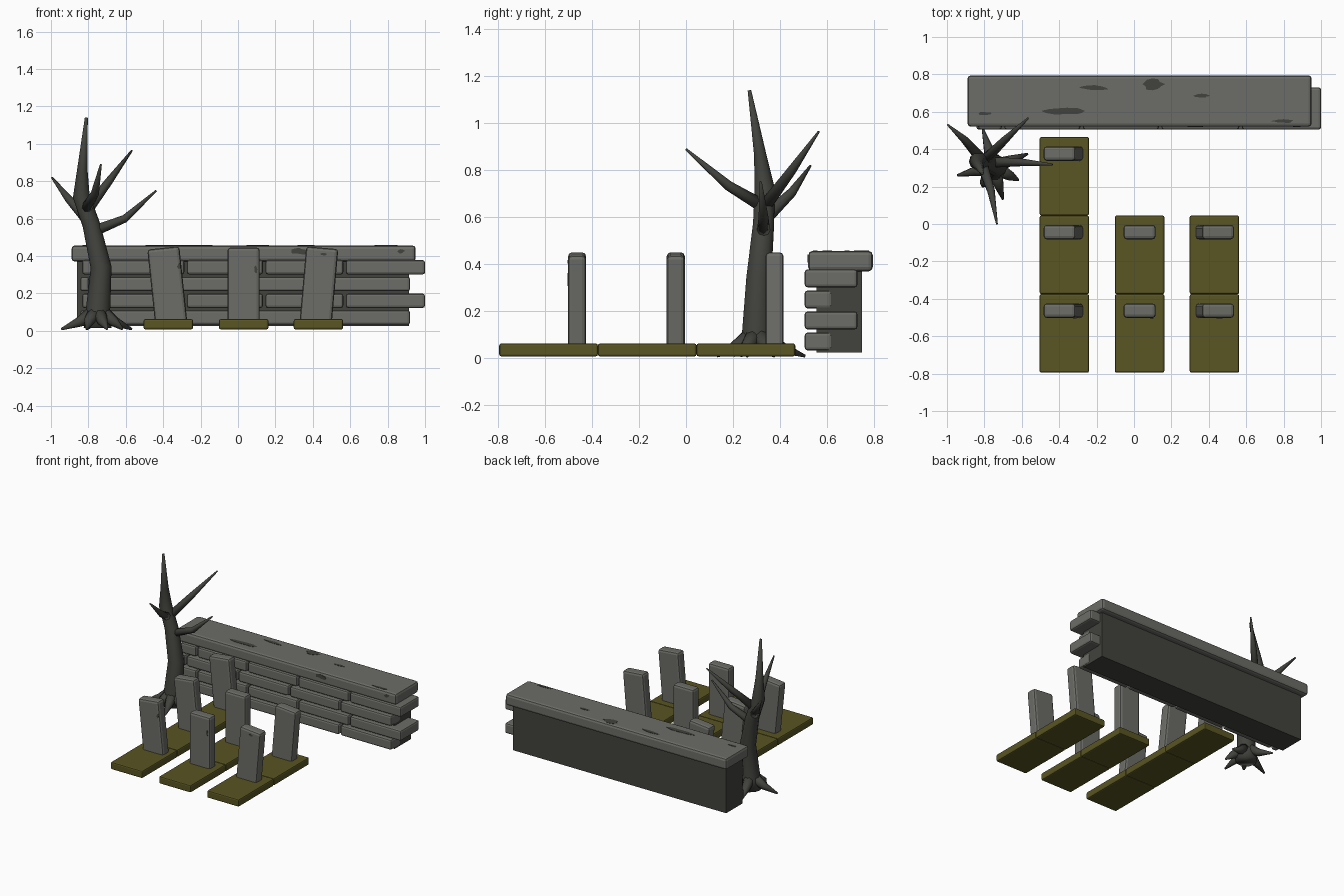
import bpy, bmesh, math, random
from mathutils import Vector, Matrix

if "Cube" in bpy.data.objects:
    bpy.data.objects.remove(bpy.data.objects["Cube"])

random.seed(4)


def material(name, rgb):
    m = bpy.data.materials.new(name)
    m.diffuse_color = (*rgb, 1)
    m.use_nodes = True
    m.node_tree.nodes["Principled BSDF"].inputs["Base Color"].default_value = m.diffuse_color
    return m


STONE = material("grey stone", (0.150, 0.150, 0.135))
DARK = material("dark bark and mortar", (0.054, 0.056, 0.047))
EARTH = material("olive grave earth", (0.100, 0.090, 0.016))


def finish(bm, name, mat, smooth=False):
    bmesh.ops.recalc_face_normals(bm, faces=bm.faces)
    me = bpy.data.meshes.new(name)
    for f in bm.faces:
        f.smooth = smooth
    bm.to_mesh(me)
    bm.free()
    me.materials.append(mat)
    ob = bpy.data.objects.new(name, me)
    bpy.context.collection.objects.link(ob)
    return ob


def block(name, lo, hi, mat, bevel=0.0, tilt=0.0):
    """Bevelled box from corner lo to corner hi, tilted about y at its foot."""
    lo, hi = Vector(lo), Vector(hi)
    size, mid = hi - lo, (lo + hi) / 2
    foot = Vector((mid.x, mid.y, lo.z))
    bm = bmesh.new()
    bmesh.ops.create_cube(bm, size=1)
    bm.transform(Matrix.Translation((0, 0, size.z / 2)) @ Matrix.Diagonal((*size, 1)))
    if bevel:
        bmesh.ops.bevel(bm, geom=bm.edges[:], offset=bevel, segments=2,
                        profile=0.5, affect='EDGES')
    bm.transform(Matrix.Translation(foot) @ Matrix.Rotation(tilt, 4, 'Y'))
    return finish(bm, name, mat)


def tube(name, path, mat, sides=8):
    """Tapered tube through (x, y, z, radius) points."""
    bm = bmesh.new()
    pts = [Vector(p[:3]) for p in path]
    rings = []
    for i, p in enumerate(pts):
        d = (pts[min(i + 1, len(pts) - 1)] - pts[max(i - 1, 0)]).normalized()
        u = d.orthogonal() if abs(d.z) < 0.01 else d.cross(Vector((0, 1, 0)))
        u.normalize()
        v = d.cross(u)
        rings.append([bm.verts.new(p + path[i][3] * (math.cos(a) * u + math.sin(a) * v))
                      for a in (2 * math.pi * k / sides for k in range(sides))])
    for a, b in zip(rings, rings[1:]):
        for k in range(sides):
            j = (k + 1) % sides
            bm.faces.new((a[k], a[j], b[j], b[k]))
    bm.faces.new(rings[0])
    bm.faces.new(rings[-1])
    return finish(bm, name, mat, True)


def patch(name, centre, w, h, upward):
    """Thin ragged worn plate lying on a top (upward) or front face."""
    bm = bmesh.new()
    n = 12
    loop = []
    for k in range(n):
        a, r = 2 * math.pi * k / n, random.uniform(0.6, 1.0)
        p, q = r * w / 2 * math.cos(a), r * h / 2 * math.sin(a)
        loop.append(bm.verts.new((p, q, 0) if upward else (p, 0, q)))
    face = bm.faces.new(loop)
    out = bmesh.ops.extrude_face_region(bm, geom=[face])
    step = Vector((0, 0, 0.002)) if upward else Vector((0, -0.002, 0))
    bmesh.ops.translate(bm, vec=step, verts=[v for v in out['geom']
                                             if isinstance(v, bmesh.types.BMVert)])
    bm.transform(Matrix.Translation(centre))
    return finish(bm, name, DARK)


# Wall: mortar core, staggered brick rows and a coping slab
block("wall_core", (-0.86, 0.555, 0.025), (0.915, 0.75, 0.39), DARK)
block("wall_coping", (-0.89, 0.52, 0.37), (0.95, 0.795, 0.457), STONE, 0.018)
for row in range(4):
    z = 0.033 + 0.0895 * row
    if row % 2:
        cuts, depth = [-0.84, -0.70, -0.28, 0.14, 0.57, 1.0], 0.73
    else:
        cuts, depth = [-0.85, -0.79, -0.36, 0.07, 0.49, 0.92], 0.62
    for a, b in zip(cuts, cuts[1:]):
        block("wall_brick", (a + 0.007, 0.505, z), (b - (0 if b == cuts[-1] else 0.007),
              depth, z + 0.077), STONE, 0.013)

# Graves: earth beds with headstones, the left row one longer
for bed_x, stone_x, tilt, count in ((-0.3725, -0.357, -6, 3), (0.03, 0.03, 0, 2),
                                    (0.43, 0.415, 5, 2)):
    for i in range(count):
        y = -0.795 + 0.42 * i
        block("grave_bed", (bed_x - 0.132, y, 0.008), (bed_x + 0.132, y + 0.42, 0.063),
              EARTH, 0.009)
        block("headstone", (stone_x - 0.086, y + 0.293, 0.04),
              (stone_x + 0.086, y + 0.37, 0.446), STONE, 0.017, math.radians(tilt))

# Dead tree: trunk and branches
tube("tree_trunk", [(-0.75, 0.30, 0.015, 0.075), (-0.75, 0.30, 0.09, 0.066),
                    (-0.732, 0.31, 0.34, 0.056), (-0.785, 0.33, 0.57, 0.047),
                    (-0.838, 0.335, 0.72, 0.045), (-0.832, 0.315, 0.87, 0.027),
                    (-0.811, 0.27, 1.14, 0.008)], DARK, 10)
branches = [
    [(-0.81, 0.33, 0.64, 0.030), (-0.69, 0.45, 0.80, 0.021), (-0.567, 0.565, 0.965, 0.005)],
    [(-0.80, 0.33, 0.59, 0.032), (-0.905, 0.45, 0.705, 0.021), (-0.995, 0.53, 0.82, 0.005)],
    [(-0.82, 0.34, 0.64, 0.032), (-0.765, 0.18, 0.735, 0.022), (-0.733, 0.0, 0.89, 0.005)],
    [(-0.78, 0.33, 0.53, 0.030), (-0.605, 0.33, 0.60, 0.021), (-0.437, 0.318, 0.75, 0.005)],
]
for path in branches:
    tube("tree_branch", path, DARK)

# Roots spreading from the trunk foot
for deg, reach in ((193, 0.20), (106, 0.21), (21, 0.195), (286, 0.18), (332, 0.15), (240, 0.12)):
    c, s = math.cos(math.radians(deg)), math.sin(math.radians(deg))
    tube("tree_root", [(-0.75 + c * r, 0.305 + s * r, z, rad) for r, z, rad in
                       ((0.02, 0.10, 0.042), (0.10, 0.048, 0.027), (reach, 0.009, 0.006))], DARK)

# Worn patches on the coping top
for x, y, w, h in ((-0.36, 0.605, 0.28, 0.05), (-0.21, 0.728, 0.18, 0.03),
                   (0.10, 0.748, 0.14, 0.07), (0.36, 0.685, 0.10, 0.025),
                   (0.80, 0.55, 0.14, 0.025), (-0.80, 0.59, 0.10, 0.02)):
    patch("coping_wear", (x, y, 0.457), w, h, True)
# Worn patches on the coping front and front headstones
for x, y, z, w, h in ((0.33, 0.52, 0.425, 0.10, 0.04), (0.87, 0.52, 0.425, 0.05, 0.025),
                      (-0.315, -0.502, 0.345, 0.022, 0.045), (0.095, -0.502, 0.33, 0.02, 0.05),
                      (0.46, -0.502, 0.41, 0.04, 0.02)):
    patch("stone_wear", (x, y, z), w, h, False)
